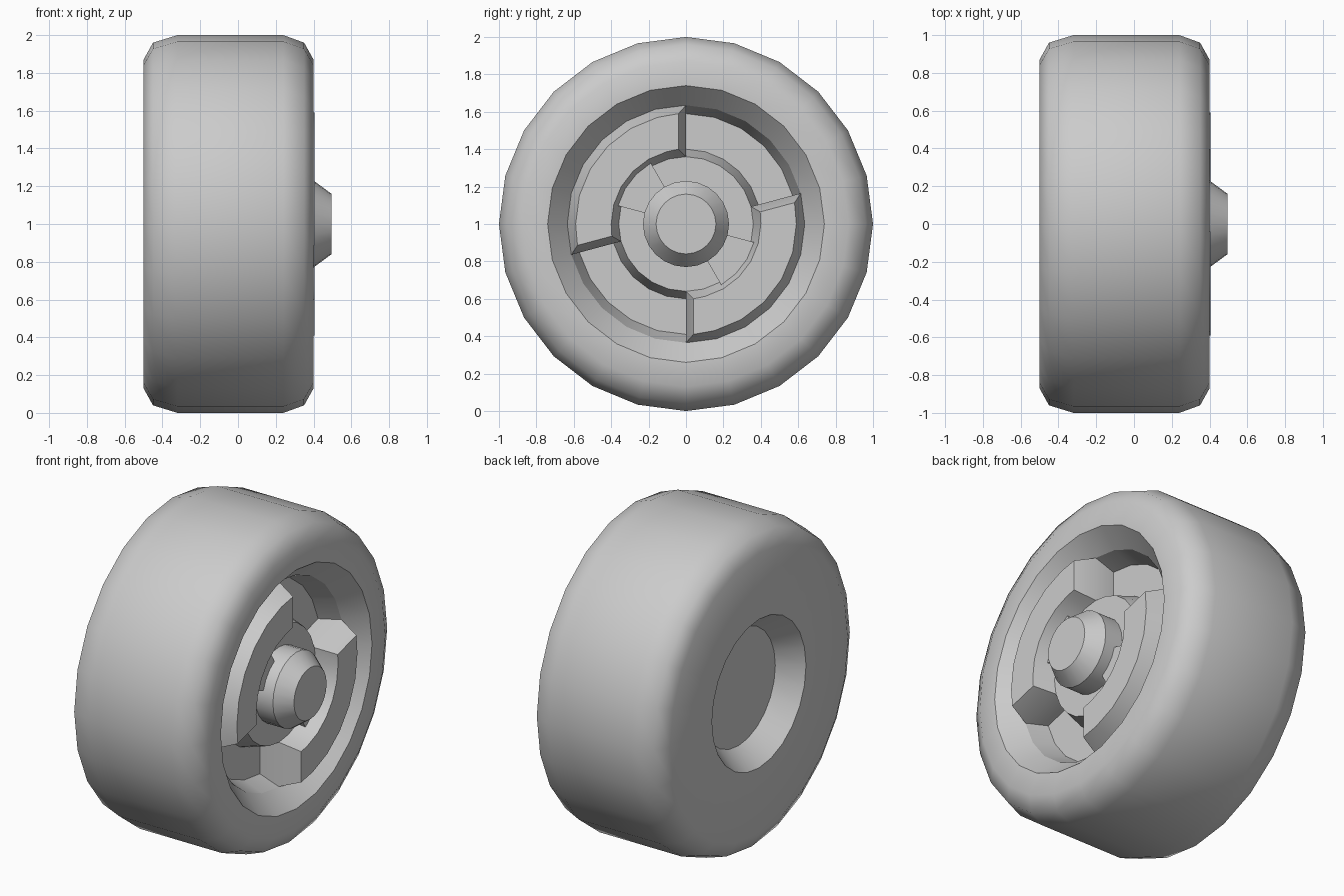
import bpy, bmesh
from math import sin, cos, radians

if "Cube" in bpy.data.objects:
    bpy.data.objects.remove(bpy.data.objects["Cube"])

STEP = 15  # 24-sided wheel


def point(x, r, deg, shift=0.0):
    # wheel axis runs along x at z = 1; shift moves along the rim
    a = radians(deg)
    return (x, r * cos(a) - shift * sin(a), 1 + r * sin(a) + shift * cos(a))


def sweep(name, profile, spans=((0, 360),), smooth=30, closed=False, cap=None, shifts=None):
    """Turn an (x, radius) profile about the axle over each angular span."""
    bm = bmesh.new()
    n = len(profile)
    shifts = shifts or [0] * n
    for a0, a1 in spans:
        rings = []
        for deg in range(a0, a1 + 1, STEP):
            side = 0 if a1 - a0 == 360 else (deg == a0) - (deg == a1)
            rings.append([bm.verts.new(point(x, r, deg, s * side))
                          for (x, r), s in zip(profile, shifts)])
        for p, q in zip(rings, rings[1:]):
            for i in range(n if closed else n - 1):
                k = (i + 1) % n
                bm.faces.new((p[i], q[i], q[k], p[k]))
        if closed or cap:
            for ring, deg, flip in ((rings[0], a0, False), (rings[-1], a1, True)):
                polys = [list(ring)]
                if cap:
                    back = [bm.verts.new(point(x, r, deg)) for x, r in cap]
                    polys.append([ring[0], ring[-1]] + back)
                for poly in polys:
                    bm.faces.new(poly[::-1] if flip else poly)
    bmesh.ops.remove_doubles(bm, verts=bm.verts, dist=1e-4)
    me = bpy.data.meshes.new(name)
    bm.to_mesh(me)
    bm.free()
    ob = bpy.data.objects.new(name, me)
    bpy.context.collection.objects.link(ob)
    bpy.ops.object.select_all(action='DESELECT')
    ob.select_set(True)
    bpy.context.view_layer.objects.active = ob
    bpy.ops.object.shade_smooth_by_angle(angle=radians(smooth))
    return ob


raised = ((90, 195), (270, 375))
gaps = ((15, 90), (195, 270))

# Tyre
sweep("tyre", [(-.5, .46), (-.5, .87), (-.45, .96), (-.32, 1), (.24, 1),
               (.35, .96), (.4, .87), (.4, .74)], smooth=50)

# Dished back of the wheel and sloping rim lip at the front
sweep("back_recess", [(-.36, 0), (-.36, .36), (-.5, .46)])
sweep("rim_lip", [(.4, .74), (.28, .635)])

# Sunken openings between the raised arcs
sweep("rim_openings", [(.28, .635), (.15, .59), (.15, .4), (.28, .36)], gaps)

# Raised rim arcs with slanted ends
sweep("rim_arcs", [(.28, .635), (.405, .59), (.405, .4), (.28, .36)], raised,
      cap=[(.15, .4), (.15, .59)], shifts=[0, .04, .04, 0])

# Hub plate, axle boss and cone
sweep("hub", [(.28, .36), (.28, .23), (.4, .23), (.495, .16), (.495, 0)])

# Small raised tabs beside the hub
sweep("hub_tabs", [(.27, .36), (.33, .378), (.33, .225), (.27, .225)],
      ((120, 165), (300, 345)), closed=True)
